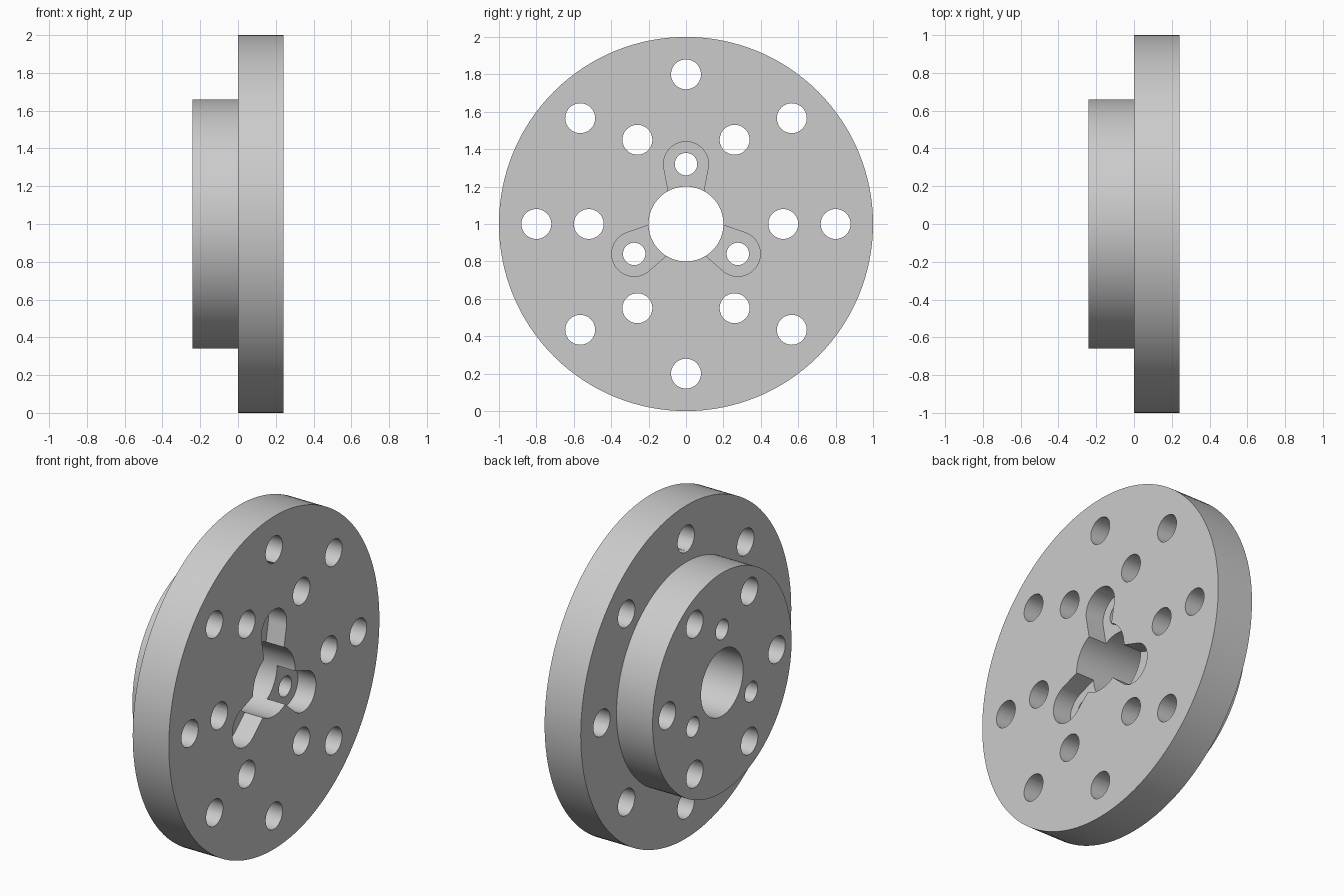
import bpy, bmesh
from math import sin, cos, radians, pi
from mathutils import Matrix, Vector

if "Cube" in bpy.data.objects:
    bpy.data.objects.remove(bpy.data.objects["Cube"], do_unlink=True)

CENTRE = Vector((0, 0, 1))
HALF = 0.24      # half of the overall thickness along x
BORE = 0.2

grey = bpy.data.materials.new("machined grey")
grey.use_nodes = True
colour = (0.6, 0.6, 0.6, 1)
grey.diffuse_color = colour
grey.node_tree.nodes["Principled BSDF"].inputs["Base Color"].default_value = colour


def add_object(name, bm):
    bmesh.ops.recalc_face_normals(bm, faces=bm.faces)
    mesh = bpy.data.meshes.new(name)
    bm.to_mesh(mesh)
    bm.free()
    mesh.materials.append(grey)
    obj = bpy.data.objects.new(name, mesh)
    obj.location = CENTRE
    bpy.context.collection.objects.link(obj)
    return obj


def prism(name, outline, x0, x1):
    """Extrude a (y, z) outline along x."""
    bm = bmesh.new()
    face = bm.faces.new([bm.verts.new((x0, y, z)) for y, z in outline])
    ext = bmesh.ops.extrude_face_region(bm, geom=[face])
    moved = [v for v in ext["geom"] if isinstance(v, bmesh.types.BMVert)]
    bmesh.ops.translate(bm, verts=moved, vec=(x1 - x0, 0, 0))
    return add_object(name, bm)


def arc(radius, start, end, steps, cz=0.0):
    angles = [start + (end - start) * i / steps for i in range(steps + 1)]
    return [(radius * cos(a), cz + radius * sin(a)) for a in angles]


def cut(target, cutter):
    """Subtract the cutter and discard it."""
    bpy.context.view_layer.objects.active = target
    mod = target.modifiers.new("cut", 'BOOLEAN')
    mod.operation = 'DIFFERENCE'
    mod.solver = 'EXACT'
    mod.object = cutter
    bpy.ops.object.modifier_apply(modifier=mod.name)
    bpy.data.objects.remove(cutter, do_unlink=True)


def drill_ring(target, count, distance, radius, start):
    for i in range(count):
        a = start + 2 * pi * i / count
        hole = arc(radius, 0, 2 * pi, 40)[:-1]
        outline = [(y + distance * cos(a), z + distance * sin(a)) for y, z in hole]
        cut(target, prism("drill", outline, -0.4, 0.4))


# Flange and hub: one stepped ring turned around the x axis
bm = bmesh.new()
profile = [(-HALF, BORE), (-HALF, 0.66), (0, 0.66), (0, 1), (HALF, 1), (HALF, BORE)]
verts = [bm.verts.new((x, 0, r)) for x, r in profile]
edges = [bm.edges.new((verts[i - 1], verts[i])) for i in range(len(verts))]
bmesh.ops.spin(bm, geom=verts + edges, cent=(0, 0, 0), axis=(1, 0, 0),
               angle=2 * pi, steps=128, use_merge=True)
bmesh.ops.remove_doubles(bm, verts=bm.verts, dist=0.0001)
flange = add_object("flange_with_hub", bm)

# Three keyhole pockets, half the flange deep, opening into the bore
taper = radians(10.7)
keyhole = [(0.08, 0.1)] + arc(0.12, -taper, pi + taper, 40, 0.32) + [(-0.08, 0.1)]
for k in range(3):
    turn = Matrix.Rotation(2 * pi * k / 3, 2)
    outline = [tuple(turn @ Vector(p)) for p in keyhole]
    cut(flange, prism("pocket", outline, 0.12, 0.4))

# Bolt holes: outer ring, hub ring, and one small hole in each pocket
drill_ring(flange, 8, 0.8, 0.08, 0)
drill_ring(flange, 6, 0.52, 0.08, 0)
drill_ring(flange, 3, 0.32, 0.06, pi / 2)

# Smooth walls with crisp rims
bpy.ops.object.select_all(action='DESELECT')
flange.select_set(True)
bpy.context.view_layer.objects.active = flange
bpy.ops.object.shade_smooth_by_angle(angle=radians(30))
